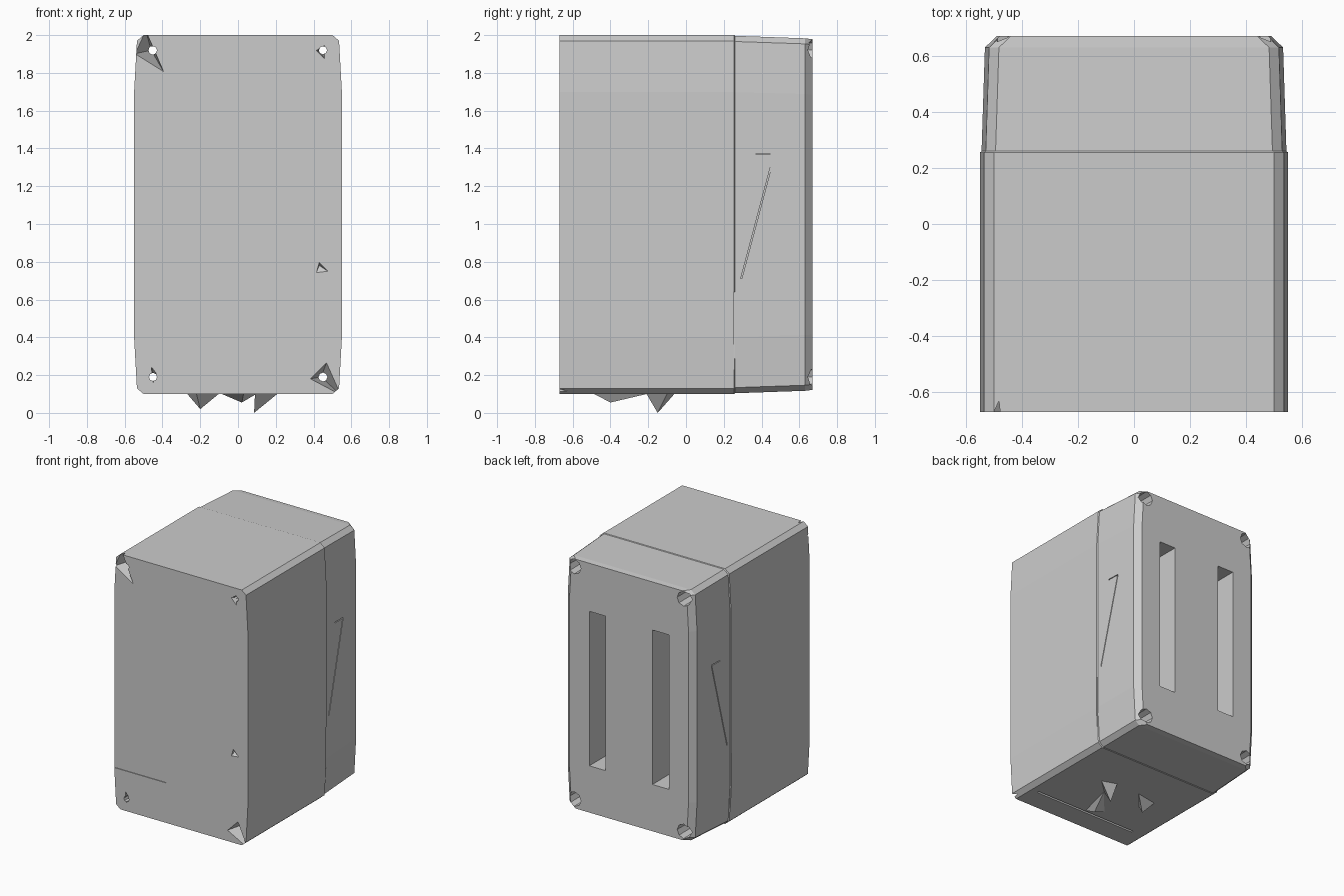
import bpy, bmesh, math
from mathutils import Vector, Matrix

cube = bpy.data.objects.get("Cube")
if cube:
    bpy.data.objects.remove(cube, do_unlink=True)

grey = bpy.data.materials.new("light grey")
grey.use_nodes = True
grey.diffuse_color = (0.6, 0.6, 0.6, 1)
grey.node_tree.nodes["Principled BSDF"].inputs["Base Color"].default_value = (0.6, 0.6, 0.6, 1)


def make_object(name, bm):
    bmesh.ops.recalc_face_normals(bm, faces=bm.faces)
    mesh = bpy.data.meshes.new(name)
    bm.to_mesh(mesh)
    bm.free()
    mesh.materials.append(grey)
    obj = bpy.data.objects.new(name, mesh)
    bpy.context.collection.objects.link(obj)
    return obj


def loft(name, rings):
    bm = bmesh.new()
    loops = [[bm.verts.new(p) for p in ring] for ring in rings]
    n = len(loops[0])
    for a, b in zip(loops, loops[1:]):
        for i in range(n):
            j = (i + 1) % n
            bm.faces.new((a[i], a[j], b[j], b[i]))
    bm.faces.new(loops[0])
    bm.faces.new(loops[-1])
    return make_object(name, bm)


def block(name, centre, size, tilt=0):
    bm = bmesh.new()
    place = Matrix.Translation(centre) @ Matrix.Rotation(tilt, 4, 'X') @ Matrix.Diagonal((*size, 1))
    bmesh.ops.create_cube(bm, size=1, matrix=place)
    return make_object(name, bm)


def pyramid(name, base, tip):
    bm = bmesh.new()
    corners = [bm.verts.new(p) for p in base]
    top = bm.verts.new(tip)
    bm.faces.new(corners)
    for i in range(3):
        bm.faces.new((corners[i], corners[(i + 1) % 3], top))
    return make_object(name, bm)


def cut(target, cutter):
    cutter.hide_render = True
    mod = target.modifiers.new("cut", 'BOOLEAN')
    mod.operation = 'DIFFERENCE'
    mod.solver = 'EXACT'
    mod.object = cutter
    bpy.context.view_layer.objects.active = target
    bpy.ops.object.modifier_apply(modifier=mod.name)
    bpy.data.objects.remove(cutter, do_unlink=True)


# Casing: chamfered cross-section lofted from front to back
half = [(0.5, 0.95), (0.535, 0.92), (0.55, 0.65), (0.55, -0.65), (0.535, -0.92), (0.5, -0.95)]
outline = half + [(-x, z) for x, z in reversed(half)]


def section(y, dx, dz):
    return [(x - math.copysign(dx, x), y, 1.05 + z * (0.95 - dz) / 0.95) for x, z in outline]


casing = loft("casing", [section(-0.67, 0, 0), section(0.255, 0, 0), section(0.26, 0.006, 0.004),
                         section(0.63, 0.018, 0.017), section(0.67, 0.06, 0.022)])

# Two tall slots in the back
for side in (-1, 1):
    cut(casing, block("slot_cutter", (side * 0.26, 0.55, 1.045), (0.135, 0.5, 1.15)))

# Tapered screw holes running through the corners
for x in (-0.45, 0.45):
    for z in (0.19, 1.92):
        rings = []
        for y, r in ((-0.72, 0.02), (0.72, 0.055)):
            rings.append([(x + r * math.cos(k * math.pi / 4), y, z + r * math.sin(k * math.pi / 4))
                          for k in range(8)])
        cut(casing, loft("hole_cutter", rings))

# Chipped dents in the front: base corners (x, z), then deepest point
dents = [
    ([(-0.55, 1.90), (-0.49, 2.03), (-0.39, 1.80)], (-0.46, -0.5, 1.92)),
    ([(0.55, 0.09), (0.38, 0.18), (0.47, 0.27)], (0.44, -0.5, 0.19)),
    ([(0.41, 0.73), (0.43, 0.80), (0.49, 0.74)], (0.43, -0.64, 0.78)),
    ([(0.41, 1.92), (0.46, 1.95), (0.46, 1.87)], (0.44, -0.6, 1.91)),
    ([(-0.46, 0.25), (-0.43, 0.21), (-0.45, 0.15)], (-0.45, -0.6, 0.2)),
]
for base, tip in dents:
    cut(casing, pyramid("dent_cutter", [(x, -0.68, z) for x, z in base], tip))

# Fine grooves: side cracks, bottom seam and front seam
for side in (-1, 1):
    cut(casing, block("crack_cutter", (side * 0.55, 0.38, 1.04), (0.04, 0.006, 0.68), -0.26))
    cut(casing, block("crack_cutter", (side * 0.55, 0.42, 1.37), (0.04, 0.1, 0.006)))
    cut(casing, block("crack_cutter", (side * 0.56, 0.255, 0.38), (0.04, 0.007, 0.52)))
cut(casing, block("seam_cutter", (0.02, -0.5, 0.1), (0.85, 0.016, 0.03)))
cut(casing, block("seam_cutter", (-0.34, -0.67, 0.4), (0.43, 0.01, 0.005)))

# Pointed feet under the casing
feet = [
    ("right_spike", [(-0.27, -0.1), (-0.22, -0.21), (-0.1, -0.07)], (-0.2, -0.15, 0.02)),
    ("left_spike", [(0.09, -0.21), (0.1, -0.06), (0.21, -0.1)], (0.085, -0.15, 0.0)),
    ("front_spike", [(-0.09, -0.42), (0.03, -0.49), (0.1, -0.2)], (0.02, -0.4, 0.055)),
]
for name, base, tip in feet:
    pyramid(name, [(x, y, 0.102) for x, y in base], tip)
